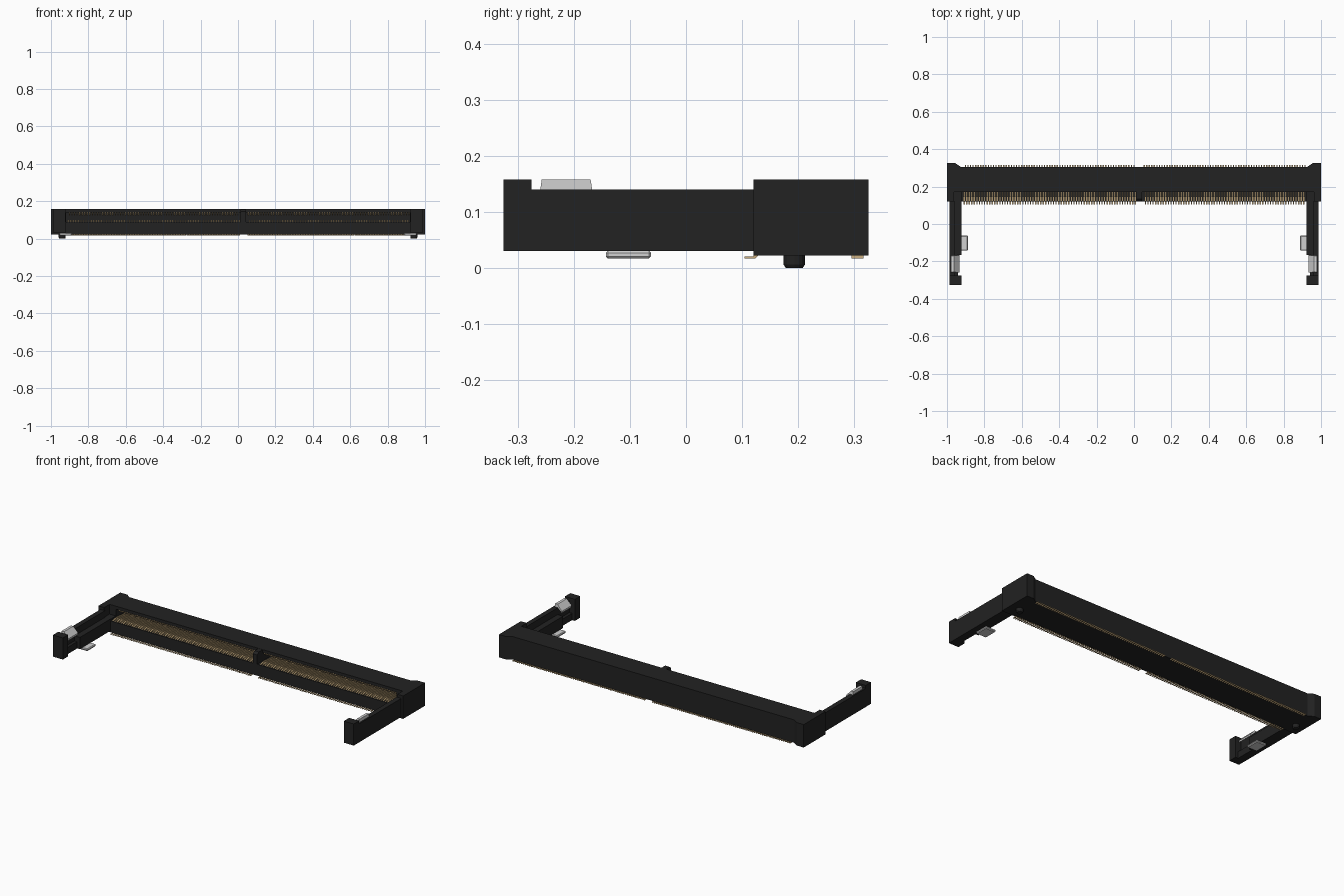
import bpy, bmesh, math
from mathutils import Vector

if "Cube" in bpy.data.objects:
    bpy.data.objects.remove(bpy.data.objects["Cube"])


def material(name, r, g, b):
    m = bpy.data.materials.new(name)
    m.diffuse_color = (r, g, b, 1)
    m.use_nodes = True
    m.node_tree.nodes["Principled BSDF"].inputs["Base Color"].default_value = m.diffuse_color
    return m


BLACK = material("black plastic", 0.016, 0.016, 0.016)
GOLD = material("gold contact", 0.60, 0.43, 0.22)
SILVER = material("silver metal", 0.64, 0.64, 0.64)


def finish(bm, name, mat):
    bmesh.ops.recalc_face_normals(bm, faces=bm.faces)
    me = bpy.data.meshes.new(name)
    bm.to_mesh(me)
    bm.free()
    me.materials.append(mat)
    ob = bpy.data.objects.new(name, me)
    bpy.context.collection.objects.link(ob)
    return ob


def prism(bm, pts, axis, a, b):
    """Extrude a 2D profile along an axis from a to b."""
    def p3(p, d):
        return {'x': (d, *p), 'y': (p[0], d, p[1]), 'z': (*p, d)}[axis]
    f = bm.faces.new([bm.verts.new(p3(p, a)) for p in pts])
    ext = bmesh.ops.extrude_face_region(bm, geom=[f])
    off = Vector(p3((0, 0), b - a))
    bmesh.ops.translate(bm, vec=off,
                        verts=[v for v in ext['geom'] if isinstance(v, bmesh.types.BMVert)])


def box(bm, x0, x1, y0, y1, z0, z1):
    prism(bm, [(x0, y0), (x1, y0), (x1, y1), (x0, y1)], 'z', z0, z1)


def mirrored(ob):
    m = ob.modifiers.new("mirror", 'MIRROR')
    m.use_axis = (True, False, False)
    return ob


# main bar: C-shaped section with the card slot open to the front
bm = bmesh.new()
prism(bm, [(0.12, 0.022), (0.305, 0.022), (0.305, 0.158), (0.17, 0.158), (0.17, 0.14),
           (0.26, 0.14), (0.26, 0.09), (0.12, 0.09)], 'x', -0.92, 0.92)
finish(bm, "slot_housing", BLACK)

# end blocks with chamfered rear ears and a stepped front corner
bm = bmesh.new()
prism(bm, [(0.92, 0.17), (0.962, 0.17), (0.962, 0.12), (1, 0.12), (1, 0.325),
           (0.955, 0.325), (0.925, 0.305), (0.92, 0.305)], 'z', 0.022, 0.158)
box(bm, 0.92, 0.962, 0.12, 0.17, 0.022, 0.10)
mirrored(finish(bm, "end_block", BLACK))

# side arms: outer wall, lower inner ledge, raised tip
bm = bmesh.new()
box(bm, 0.958, 0.987, -0.275, 0.12, 0.03, 0.14)
box(bm, 0.922, 0.958, -0.165, 0.12, 0.03, 0.10)
box(bm, 0.940, 0.958, -0.275, -0.165, 0.03, 0.07)
box(bm, 0.922, 0.987, -0.325, -0.275, 0.03, 0.158)
mirrored(finish(bm, "side_arm", BLACK))

# key rib that divides the slot
bm = bmesh.new()
prism(bm, [(0.12, 0.085), (0.265, 0.085), (0.265, 0.145), (0.17, 0.145), (0.17, 0.157),
           (0.135, 0.157), (0.12, 0.145)], 'x', 0.014, 0.042)
finish(bm, "key_rib", BLACK)

# locating pegs with chamfered ends
bm = bmesh.new()
for r1, r2, z0, z1 in ((0.015, 0.019, 0.0, 0.006), (0.019, 0.019, 0.006, 0.025)):
    c = bmesh.ops.create_cone(bm, cap_ends=True, segments=16, radius1=r1, radius2=r2, depth=z1 - z0)
    bmesh.ops.translate(bm, verts=c['verts'], vec=(0.94, 0.193, (z0 + z1) / 2))
mirrored(finish(bm, "locating_peg", BLACK))

# sloped metal latch on top of each arm
bm = bmesh.new()
prism(bm, [(0.978, 0.138), (0.978, 0.158), (0.962, 0.158), (0.932, 0.125),
           (0.932, 0.115), (0.958, 0.138)], 'y', -0.26, -0.167)
for v in bm.verts:  # taper the raised edge slightly
    if v.co.z > 0.15:
        v.co.y += 0.003 if v.co.y < -0.2 else -0.003
mirrored(finish(bm, "card_latch", SILVER))

# solder tab below each arm
bm = bmesh.new()
box(bm, 0.888, 0.955, -0.143, -0.062, 0.017, 0.031)
ob = finish(bm, "solder_tab", SILVER)
bv = ob.modifiers.new("bevel", 'BEVEL')
bv.width = 0.004
mirrored(ob)

# contact rows: bent strips inside the slot and solder feet under the housing
PITCH, HALF = 0.01365, 0.0034
low, high, feet = bmesh.new(), bmesh.new(), bmesh.new()
for i in range(134):
    x = -0.908 + i * PITCH
    if x > 0.91:
        continue
    if not 0.008 < x < 0.048:
        # lower contact arching over the lip, with its front foot
        prism(low, [(0.124, 0.086), (0.124, 0.092), (0.150, 0.100), (0.165, 0.100),
                    (0.259, 0.092), (0.259, 0.086)], 'x', x - HALF, x + HALF)
        prism(feet, [(0.104, 0.017), (0.123, 0.017), (0.130, 0.024), (0.122, 0.024),
                     (0.119, 0.021), (0.104, 0.021)], 'x', x - HALF, x + HALF)
    xs = x + PITCH / 2
    if not 0.008 < xs < 0.048 and xs < 0.915:
        # upper contact hanging from the slot ceiling, with its rear foot
        prism(high, [(0.172, 0.142), (0.172, 0.134), (0.185, 0.123), (0.200, 0.123),
                     (0.259, 0.134), (0.259, 0.142)], 'x', xs - HALF, xs + HALF)
        box(feet, xs - HALF, xs + HALF, 0.295, 0.316, 0.017, 0.023)
finish(low, "lower_contacts", GOLD)
finish(high, "upper_contacts", GOLD)
finish(feet, "contact_feet", GOLD)
